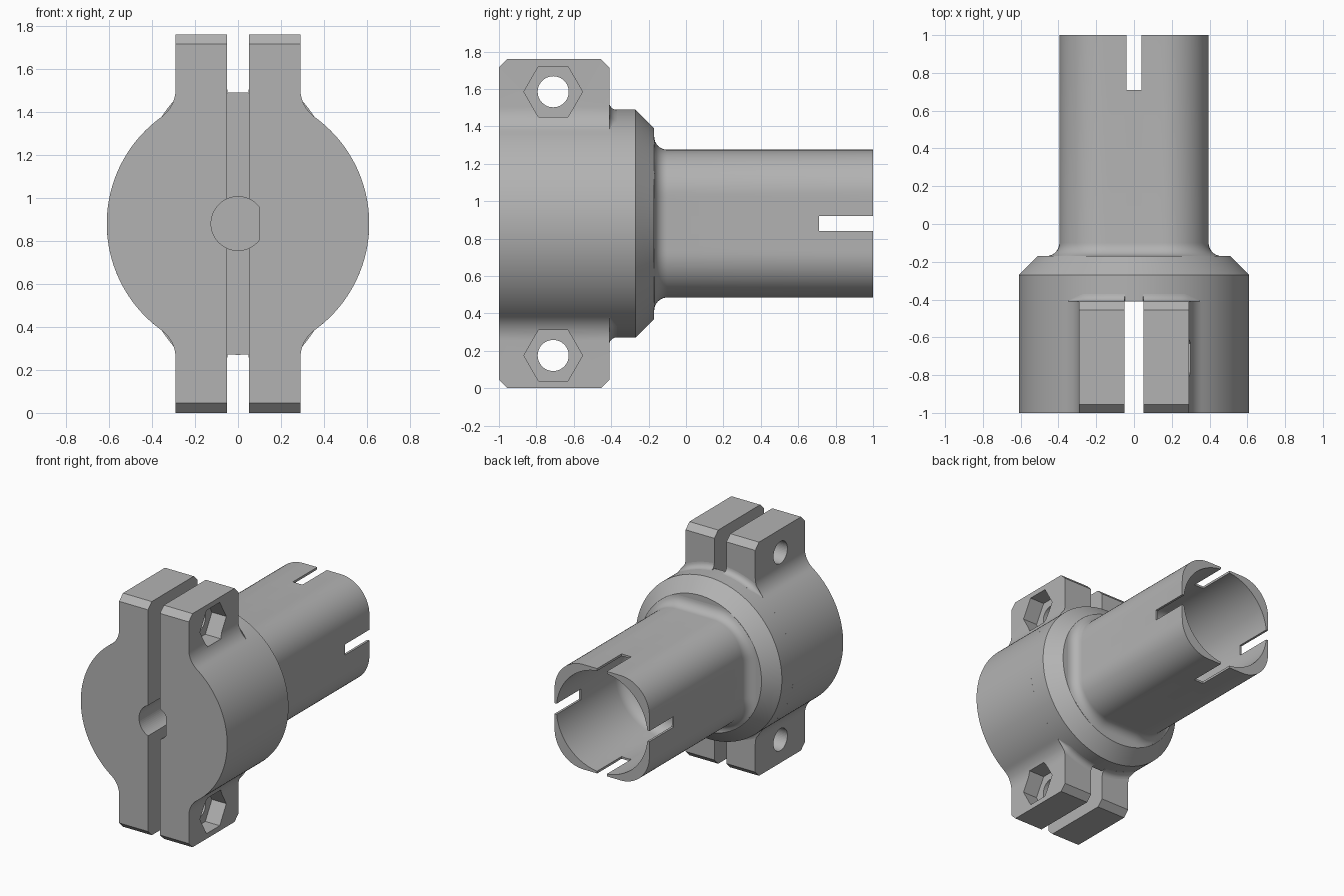
import bpy, bmesh, math
from math import sin, cos, pi, sqrt

cube = bpy.data.objects.get("Cube")
if cube:
    bpy.data.objects.remove(cube, do_unlink=True)

ZC = 0.88          # height of the main axis
R = 0.61           # clamp radius
GAP, LUG = 0.05, 0.29
BACK = -0.41       # rear of the clamp halves

grey = bpy.data.materials.new("plain grey")
grey.use_nodes = True
grey.diffuse_color = (0.45, 0.45, 0.45, 1)
grey.node_tree.nodes["Principled BSDF"].inputs["Base Color"].default_value = (0.45, 0.45, 0.45, 1)


def loft(name, rings, chamfer=None):
    """Skin a list of equal-length point rings and cap both ends."""
    bm = bmesh.new()
    rows = [[bm.verts.new(p) for p in ring] for ring in rings]
    n = len(rows[0])
    for a, b in zip(rows, rows[1:]):
        for i in range(n):
            j = (i + 1) % n
            bm.faces.new((a[i], a[j], b[j], b[i]))
    bm.faces.new(rows[0])
    bm.faces.new(rows[-1])
    if chamfer:
        edges = [e for e in bm.edges if chamfer(*[v.co for v in e.verts])]
        bmesh.ops.bevel(bm, geom=edges, offset=0.045, segments=1, affect='EDGES')
    bmesh.ops.recalc_face_normals(bm, faces=bm.faces)
    mesh = bpy.data.meshes.new(name)
    bm.to_mesh(mesh)
    bm.free()
    mesh.materials.append(grey)
    ob = bpy.data.objects.new(name, mesh)
    bpy.context.collection.objects.link(ob)
    return ob


def circle(r, n=96):
    return [(r * cos(2 * pi * i / n), r * sin(2 * pi * i / n)) for i in range(n)]


def along_y(points, y):
    return [(x, y, ZC + z) for x, z in points]


def cutter(name, rings):
    ob = loft(name, rings)
    ob.hide_render = True
    ob.hide_set(True)
    ob.display_type = 'WIRE'
    return ob


def cut(ob, *tools):
    for tool in tools:
        mod = ob.modifiers.new(tool.name, 'BOOLEAN')
        mod.operation = 'DIFFERENCE'
        mod.solver = 'EXACT'
        mod.object = tool


def smooth(ob):
    bpy.ops.object.select_all(action='DESELECT')
    bpy.context.view_layer.objects.active = ob
    ob.select_set(True)
    bpy.ops.object.shade_smooth_by_angle(angle=math.radians(28))


# Cutters: shaft bore with a flat, bolt holes, nut pockets, tube slots
shaft = [(min(x, 0.10), z) for x, z in circle(0.125, 64)]
shaft_cutter = cutter("shaft_bore_cutter", [along_y(shaft, y) for y in (-1.1, -0.3)])
bolt_cutters, nut_cutters = [], []
for label, z in (("lower", 0.175), ("upper", 1.585)):
    bolt_cutters.append(cutter(label + "_bolt_cutter", [
        [(x, -0.71 + a, z + b) for a, b in circle(0.083, 48)] for x in (-0.5, 0.5)]))
    nut_cutters.append(cutter(label + "_nut_cutter", [
        [(x, -0.71 + a, z + b) for a, b in circle(0.157, 6)] for x in (0.17, 0.5)]))


def box_ring(hx, hz, y):
    return along_y([(-hx, -hz), (hx, -hz), (hx, hz), (-hx, hz)], y)


slot_cutters = [cutter("slot_cutter", [box_ring(hx, hz, y) for y in (0.71, 1.1)])
                for hx, hz in ((0.04, 0.6), (0.6, 0.04))]

# Clamp halves: round side blended into an upper and a lower lug
f = 0.16
fx, fz = LUG + f, sqrt((R + f) ** 2 - (LUG + f) ** 2)
end = math.atan2(fz, fx)
arc = [(R * cos(t), R * sin(t)) for t in (end * i / 32 for i in range(33))]
blend = [(fx + f * cos(t), fz + f * sin(t))
         for t in (pi + end * (1 - i / 10) for i in range(1, 11))]
quarter = arc + blend + [(LUG, ZC), (GAP, ZC)]
outline = quarter + [(x, -z) for x, z in reversed(quarter[1:])]


def lug_end_edge(a, b):
    return (abs(a.z - b.z) < 1e-4 and abs(a.y - b.y) < 1e-4
            and abs(a.z - ZC) > ZC - 0.001)


for label, s in (("left", 1), ("right", -1)):
    half = loft(label + "_clamp_half",
                [along_y([(s * x, z) for x, z in outline], y) for y in (-1, BACK)],
                lug_end_edge)
    cut(half, shaft_cutter, *bolt_cutters)
    if s == 1:
        cut(half, *nut_cutters)
    smooth(half)

    # Small fillets where the lugs meet the collar behind them
    for end_name, up in (("lower", -1), ("upper", 1)):
        rings = []
        for i in range(17):
            phi = 0.08 + 0.54 * i / 16
            h = 0.04 * min(1, max(0.02, (0.62 - phi) / 0.16))
            prof = [(BACK, R - 0.03)]
            for k in range(7):
                t = pi / 2 * k / 6
                prof.append((BACK + h * (1 - cos(t)), R + h * (1 - sin(t))))
            prof.append((BACK + h, R - 0.03))
            rings.append([(s * r * sin(phi), y, ZC + up * r * cos(phi)) for y, r in prof])
        smooth(loft(f"{label}_{end_name}_lug_fillet", rings))

# Collar with chamfered rear rim
collar = loft("collar", [along_y(circle(r, 144), y)
                         for r, y in ((R, BACK), (R, -0.27), (0.51, -0.17))])
cut(collar, shaft_cutter)
smooth(collar)


# Rounded square tube with a round blind bore
def rounded_square(a, r, limit=9, n=128):
    points = []
    for x, z in circle(1, n):
        big, small = max(abs(x), abs(z)), min(abs(x), abs(z))
        c = a - r
        if a * small / big <= c:
            d = a / big
        else:
            p = c * (big + small)
            d = p + sqrt(p * p - 2 * c * c + r * r)
        d = min(d, limit)
        points.append((x * d, z * d))
    return points


HALF, CORNER, FOOT = 0.395, 0.24, 0.07
rings = [along_y(rounded_square(HALF + FOOT, CORNER + FOOT, 0.508), -0.2)]
for k in range(9):
    t = pi / 2 * k / 8
    o = FOOT * (1 - sin(t))
    rings.append(along_y(rounded_square(HALF + o, CORNER + o, 0.508),
                         -0.17 + FOOT * (1 - cos(t))))
rings.append(along_y(rounded_square(HALF, CORNER), 1))
BORE, ROUND = 0.38, 0.1
rings.append(along_y(circle(BORE, 128), 1))
for k in range(9):
    t = pi / 2 * k / 8
    rings.append(along_y(circle(BORE - ROUND * (1 - cos(t)), 128), 0.3 - ROUND * sin(t)))
tube = loft("tube", rings)
cut(tube, *slot_cutters)
smooth(tube)
